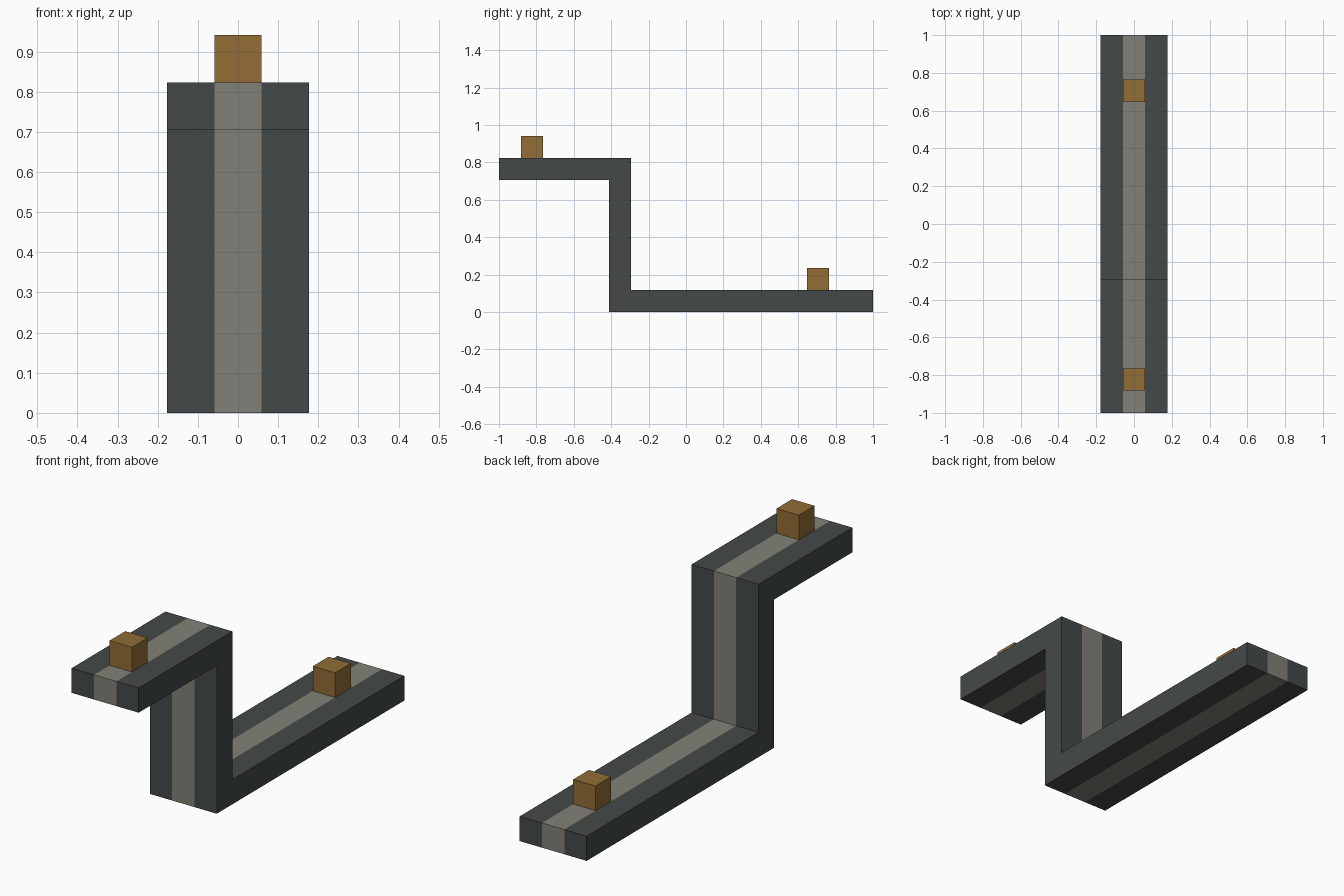
import bpy
import bmesh
from mathutils import Matrix

if "Cube" in bpy.data.objects:
    bpy.data.objects.remove(bpy.data.objects["Cube"], do_unlink=True)

U = 2 / 17  # one block width


def srgb(*rgb):
    return [((c / 255 + 0.055) / 1.055) ** 2.4 for c in rgb] + [1.0]


def material(name, color):
    mat = bpy.data.materials.new(name)
    mat.use_nodes = True
    mat.diffuse_color = color
    mat.node_tree.nodes["Principled BSDF"].inputs["Base Color"].default_value = color
    return mat


def finish(name, bm, mats):
    bmesh.ops.recalc_face_normals(bm, faces=bm.faces)
    mesh = bpy.data.meshes.new(name)
    bm.to_mesh(mesh)
    bm.free()
    for mat in mats:
        mesh.materials.append(mat)
    obj = bpy.data.objects.new(name, mesh)
    bpy.context.collection.objects.link(obj)
    return obj


slate = material("dark_slate", srgb(68, 74, 73))
stone = material("warm_grey", srgb(130, 128, 120))
wood = material("brown", srgb(146, 109, 54))

# Stepped beam: side profile (y, z) in blocks, carried across three strips
profile = [(-8.5, 6), (-3.5, 6), (-3.5, 0), (8.5, 0),
           (8.5, 1), (-2.5, 1), (-2.5, 7), (-8.5, 7)]
bm = bmesh.new()
rings = [[bm.verts.new((x * U, y * U, z * U)) for y, z in profile]
         for x in (-1.5, -0.5, 0.5, 1.5)]
for strip, (a, b) in enumerate(zip(rings, rings[1:])):
    for i in range(len(profile)):
        j = (i + 1) % len(profile)
        face = bm.faces.new((a[i], a[j], b[j], b[i]))
        face.material_index = 1 if strip == 1 else 0
bm.faces.new(rings[0])
bm.faces.new(rings[-1])
finish("stepped_beam", bm, [slate, stone])

# Small blocks resting on the upper and lower arms
for name, y, z in (("upper_block", -7, 7.5), ("lower_block", 6, 1.5)):
    bm = bmesh.new()
    bmesh.ops.create_cube(bm, size=U, matrix=Matrix.Translation((0, y * U, z * U)))
    finish(name, bm, [wood])
